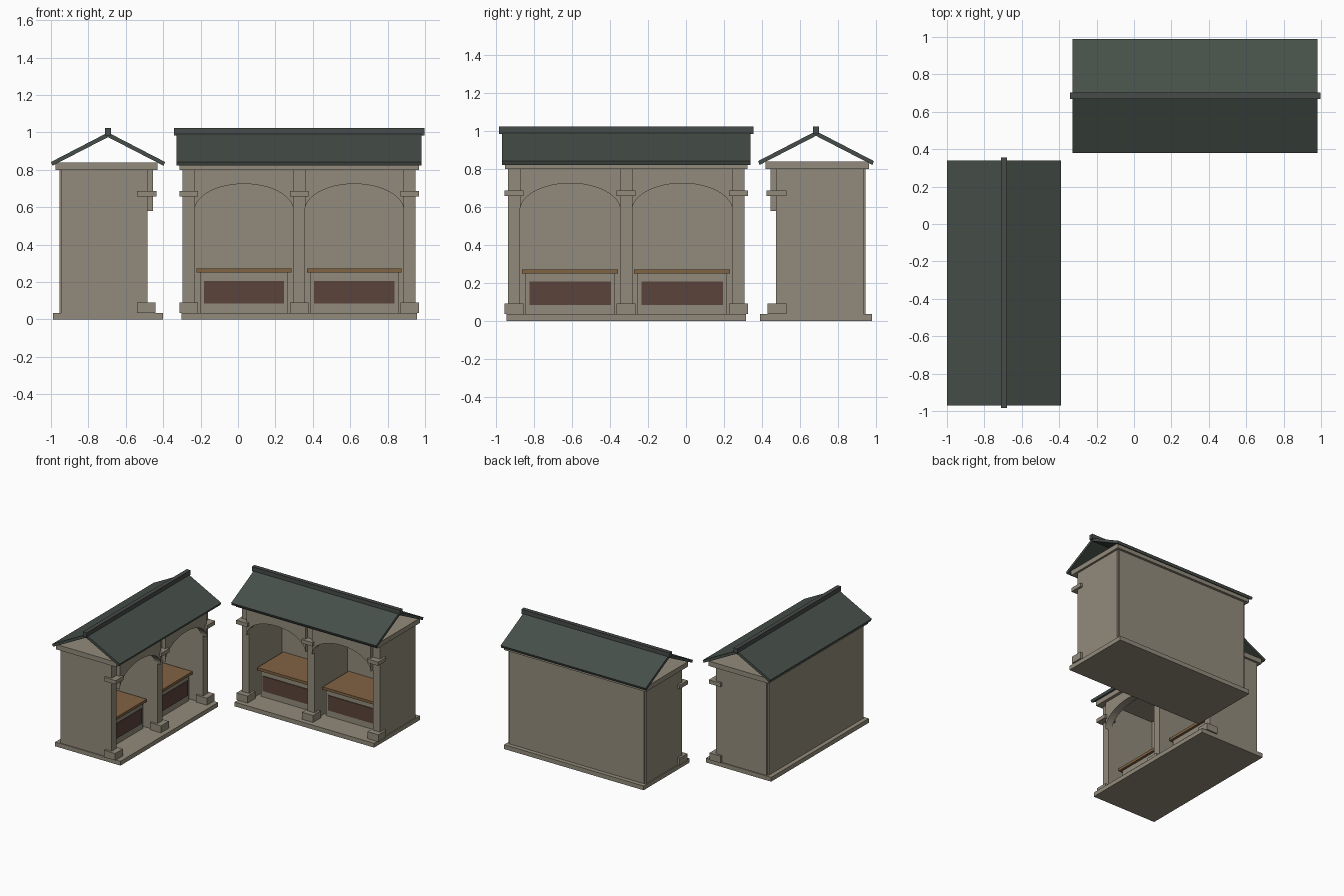
import bpy, math
from mathutils import Matrix

if "Cube" in bpy.data.objects:
    bpy.data.objects.remove(bpy.data.objects["Cube"])


def material(name, rgb):
    m = bpy.data.materials.new(name)
    m.diffuse_color = (*rgb, 1)
    m.use_nodes = True
    m.node_tree.nodes["Principled BSDF"].inputs["Base Color"].default_value = m.diffuse_color
    return m


STONE = material("stone", (0.29, 0.26, 0.20))
SLATE = material("slate", (0.062, 0.078, 0.067))
RIDGE = material("ridge_slate", (0.062, 0.070, 0.066))
WOOD = material("seat_wood", (0.22, 0.125, 0.055))
PANEL = material("dark_panel", (0.105, 0.056, 0.042))


def mesh_object(name, verts, faces, mat, frame):
    me = bpy.data.meshes.new(name)
    me.from_pydata(verts, [], faces)
    me.materials.append(mat)
    ob = bpy.data.objects.new(name, me)
    ob.matrix_world = frame
    bpy.context.collection.objects.link(ob)
    return ob


def prism(name, a, b, mat, frame):
    """Join two matching outlines (a is counter-clockwise seen from outside)."""
    n = len(a)
    faces = [tuple(range(n)), tuple(reversed(range(n, 2 * n)))]
    faces += [(i, n + i, n + (i + 1) % n, (i + 1) % n) for i in range(n)]
    return mesh_object(name, a + b, faces, mat, frame)


def box(name, x, y, z, mat, frame):
    ring = lambda yy: [(x[0], yy, z[0]), (x[1], yy, z[0]), (x[1], yy, z[1]), (x[0], yy, z[1])]
    return prism(name, ring(y[0]), ring(y[1]), mat, frame)


def arch(name, cx, frame):
    """Spandrel panel with an elliptical opening, built as a strip of wedges."""
    half, spring, rise, top, n = 0.265, 0.58, 0.145, 0.80, 24
    verts, faces = [], []
    for i in range(n + 1):
        t = math.pi * (1 - i / n)
        x, z = cx + half * math.cos(t), spring + rise * math.sin(t)
        verts += [(x, -0.24, z), (x, -0.24, top), (x, -0.18, top), (x, -0.18, z)]
    for i in range(n):
        k = 4 * i
        faces += [(k + j, k + 4 + j, k + 4 + (j + 1) % 4, k + (j + 1) % 4) for j in range(4)]
    faces += [(0, 1, 2, 3), (4 * n + 3, 4 * n + 2, 4 * n + 1, 4 * n)]
    # outward normals
    faces = [f[::-1] for f in faces[:-2]] + [f[::-1] for f in faces[-2:]]
    ob = mesh_object(name, verts, faces, STONE, frame)
    import bmesh
    bm = bmesh.new()
    bm.from_mesh(ob.data)
    bmesh.ops.recalc_face_normals(bm, faces=bm.faces)
    bm.to_mesh(ob.data)
    bm.free()


def shelter(tag, frame):
    # floor, back wall and ceiling slab
    box(tag + "_floor", (-0.63, 0.63), (-0.295, 0.295), (0, 0.035), STONE, frame)
    box(tag + "_back_wall", (-0.61, 0.61), (0.215, 0.26), (0.035, 0.80), STONE, frame)
    box(tag + "_ceiling_slab", (-0.64, 0.64), (-0.265, 0.28), (0.80, 0.84), STONE, frame)
    # side walls and divider, each with a pier foot and capital
    for part, cx in (("left", -0.591), ("middle", 0), ("right", 0.591)):
        box(f"{tag}_{part}_wall", (cx - 0.032, cx + 0.032), (-0.21, 0.25), (0.035, 0.80), STONE, frame)
        box(f"{tag}_{part}_foot", (cx - 0.05, cx + 0.05), (-0.255, -0.155), (0.035, 0.092), STONE, frame)
        box(f"{tag}_{part}_capital", (cx - 0.05, cx + 0.05), (-0.26, -0.155), (0.657, 0.688), STONE, frame)
    # arches and benches in the two bays
    for part, cx in (("left", -0.295), ("right", 0.295)):
        arch(f"{tag}_{part}_arch", cx, frame)
        box(f"{tag}_{part}_bench", (cx - 0.235, cx + 0.235), (-0.10, 0.215), (0.035, 0.25), STONE, frame)
        box(f"{tag}_{part}_bench_panel", (cx - 0.215, cx + 0.215), (-0.106, -0.10), (0.085, 0.207), PANEL, frame)
        box(f"{tag}_{part}_seat", (cx - 0.253, cx + 0.253), (-0.12, 0.215), (0.25, 0.272), WOOD, frame)
    # open gabled roof and ridge
    half = [(-0.305, 0.842), (-0.297, 0.822), (0, 0.975)]
    outline = half + [(0.297, 0.822), (0.305, 0.842), (0, 1.0)]
    prism(tag + "_roof", [(0.655, y, z) for y, z in outline],
          [(-0.655, y, z) for y, z in outline], SLATE, frame)
    box(tag + "_ridge", (-0.67, 0.67), (-0.017, 0.017), (0.985, 1.025), RIDGE, frame)


# one shelter faces the front, the other faces the right
shelter("rear_shelter", Matrix.Translation((0.327, 0.685, 0)))
shelter("side_shelter", Matrix.Translation((-0.695, -0.315, 0)) @ Matrix.Rotation(math.pi / 2, 4, 'Z'))
